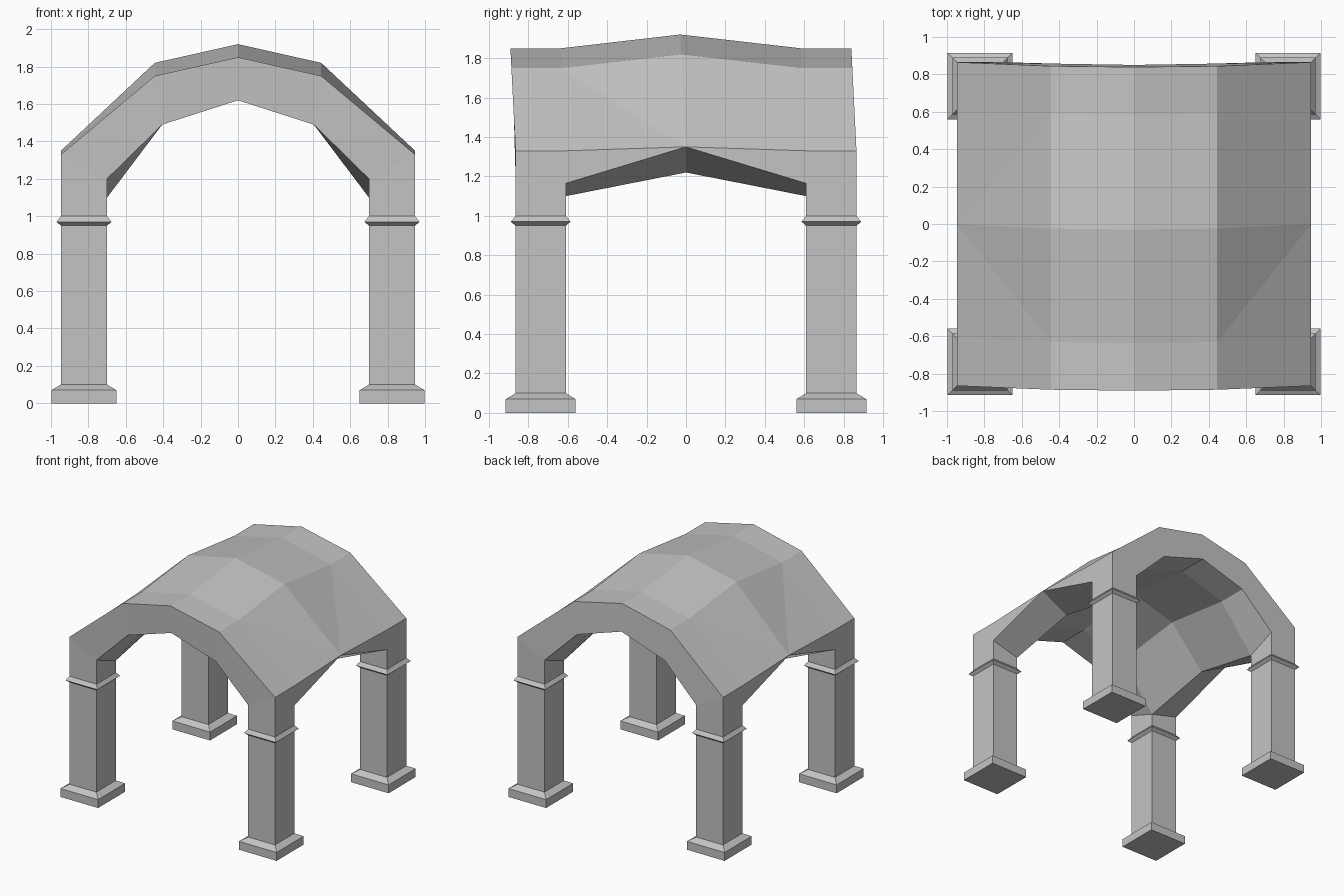
import bpy
import bmesh

cube = bpy.data.objects.get("Cube")
if cube:
    bpy.data.objects.remove(cube, do_unlink=True)

stone = bpy.data.materials.new("grey_stone")
stone.use_nodes = True
grey = (0.55, 0.55, 0.55, 1)
stone.diffuse_color = grey
stone.node_tree.nodes["Principled BSDF"].inputs["Base Color"].default_value = grey

# Pillar footprint, shared by every part
X_IN, X_OUT = 0.70, 0.947
Y_IN, Y_OUT = 0.61, 0.865
PIER = 1.0


def finish(name, bm):
    bmesh.ops.remove_doubles(bm, verts=bm.verts, dist=0.0005)
    bmesh.ops.recalc_face_normals(bm, faces=bm.faces)
    mesh = bpy.data.meshes.new(name)
    bm.to_mesh(mesh)
    bm.free()
    mesh.materials.append(stone)
    obj = bpy.data.objects.new(name, mesh)
    bpy.context.collection.objects.link(obj)
    return obj


def rect_loft(name, sx, sy, levels):
    """Stack of rectangles around the pillar footprint: (height, overhang)."""
    bm = bmesh.new()
    rings = []
    for z, o in levels:
        corners = [(X_IN - o, Y_IN - o), (X_OUT + o, Y_IN - o),
                   (X_OUT + o, Y_OUT + o), (X_IN - o, Y_OUT + o)]
        rings.append([bm.verts.new((sx * x, sy * y, z)) for x, y in corners])
    for a, b in zip(rings, rings[1:]):
        for i in range(4):
            j = (i + 1) % 4
            bm.faces.new((a[i], a[j], b[j], b[i]))
    bm.faces.new(rings[0])
    bm.faces.new(rings[-1])
    finish(name, bm)


# Four pillars, each with a base, shaft and collar
for sx, side in ((-1, "right"), (1, "left")):
    for sy, end in ((-1, "front"), (1, "back")):
        tag = f"{end}_{side}_pillar"
        rect_loft(tag + "_base", sx, sy, [(0, 0.05), (0.07, 0.05), (0.10, 0)])
        rect_loft(tag + "_shaft", sx, sy, [(0.10, 0), (0.95, 0)])
        rect_loft(tag + "_collar", sx, sy, [(0.95, 0), (0.97, 0.024), (PIER, 0)])


# Vaulted roof: one quarter described as cross-sections, then mirrored
def section(y, outer_z, inner_z):
    outer = [(x, y, z) for x, z in zip((X_OUT, 0.445, 0), outer_z)]
    inner = [(x, y, z) for x, z in zip((X_IN, 0.405, 0), inner_z)]
    return outer, inner


end_out, end_in = section(Y_OUT, (1.33, 1.75, 1.85), (1.20, 1.49, 1.62))
mid_out, mid_in = section(Y_IN, (1.33, 1.75, 1.85), (1.10, 1.49, 1.62))
cen_out, cen_in = section(0, (1.35, 1.82, 1.92), (1.22, 1.57, 1.69))

# Pier feet and the springing point of the side arch
foot_oe, foot_ie = (X_OUT, Y_OUT, PIER), (X_IN, Y_OUT, PIER)
foot_om, foot_im = (X_OUT, Y_IN, PIER), (X_IN, Y_IN, PIER)
spring = (X_OUT, Y_IN, 1.165)

faces = []
for k in range(2):
    faces.append((end_out[k], end_out[k + 1], end_in[k + 1], end_in[k]))   # end wall
    for shell in ((end_out, mid_out), (end_in, mid_in), (mid_in, cen_in)):
        a, b = shell
        faces.append((a[k], a[k + 1], b[k + 1], b[k]))
faces += [
    # roof bay nearest the middle, folded at the eave
    (mid_out[0], cen_out[0], mid_out[1]),
    (cen_out[0], cen_out[1], mid_out[1]),
    (mid_out[1], cen_out[1], cen_out[2], mid_out[2]),
    # pier sides and underside
    (foot_oe, foot_ie, end_in[0], end_out[0]),
    (foot_ie, foot_im, mid_in[0], end_in[0]),
    (foot_im, foot_om, spring, mid_in[0]),
    (foot_oe, foot_om, spring, mid_out[0], end_out[0]),
    (foot_oe, foot_om, foot_im, foot_ie),
    # side spandrel and side arch soffit
    (spring, cen_out[0], mid_out[0]),
    (spring, cen_out[0], cen_in[0], mid_in[0]),
]

roof = bmesh.new()
for sx in (-1, 1):
    for sy in (-1, 1):
        for face in faces:
            roof.faces.new([roof.verts.new((sx * x, sy * y, z)) for x, y, z in face])
# The upper part leans very slightly toward the front
for v in roof.verts:
    v.co.y -= 0.05 * max(0, v.co.z - 1.33)
finish("vaulted_roof", roof)
